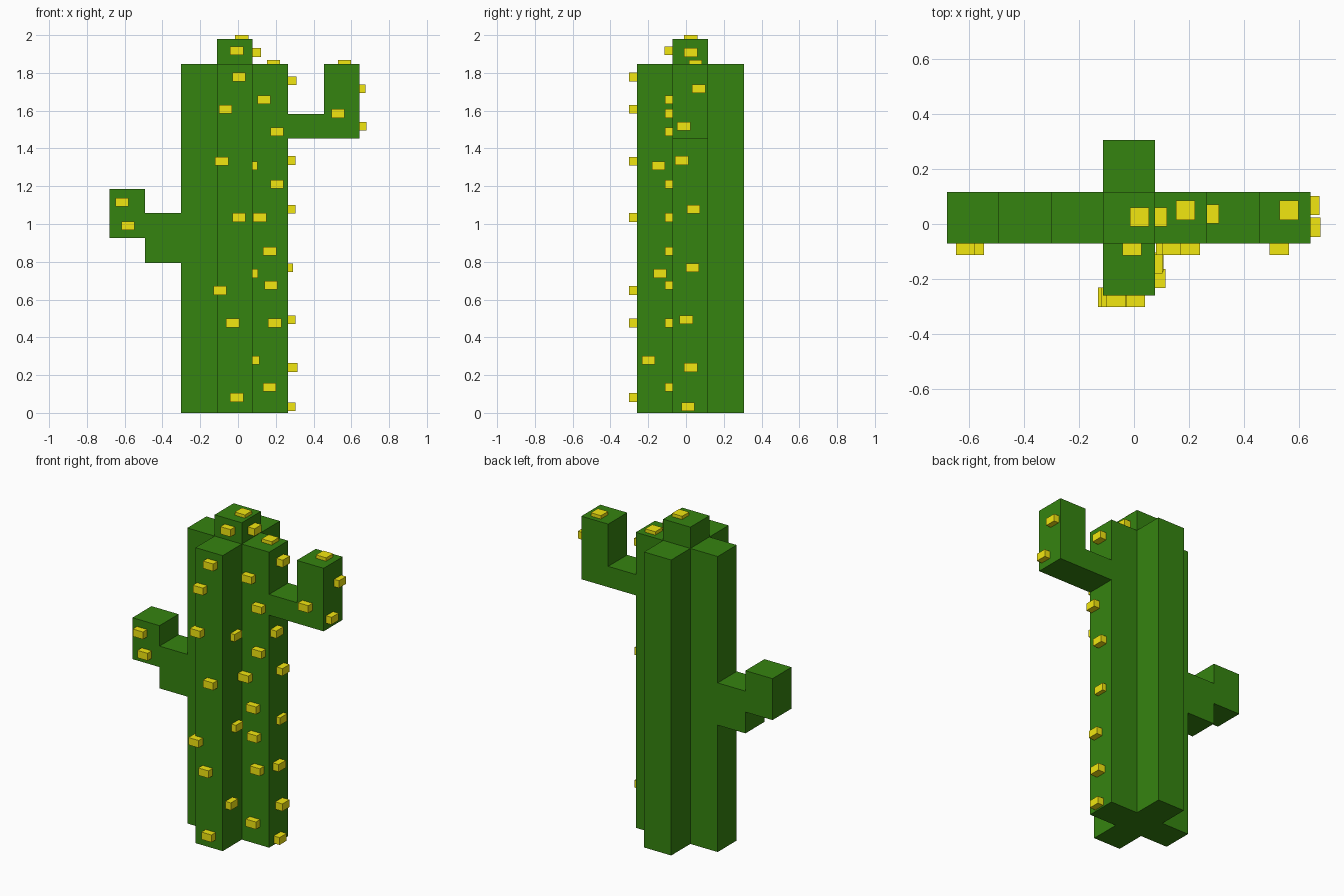
import bpy, bmesh
from mathutils import Vector, Matrix

if "Cube" in bpy.data.objects:
    bpy.data.objects.remove(bpy.data.objects["Cube"])


def material(name, color):
    m = bpy.data.materials.new(name)
    m.diffuse_color = color
    m.use_nodes = True
    m.node_tree.nodes["Principled BSDF"].inputs["Base Color"].default_value = m.diffuse_color
    return m


GREEN = material("cactus_green", (0.036, 0.23, 0.005, 1))
YELLOW = material("spine_yellow", (0.89, 0.80, 0.005, 1))


def finish(name, bm, mat):
    bmesh.ops.recalc_face_normals(bm, faces=bm.faces)
    me = bpy.data.meshes.new(name)
    bm.to_mesh(me)
    bm.free()
    me.materials.append(mat)
    bpy.context.collection.objects.link(bpy.data.objects.new(name, me))


def prism(name, points, direction):
    """Extrude a flat outline along a direction."""
    bm = bmesh.new()
    face = bm.faces.new([bm.verts.new(p) for p in points])
    ext = bmesh.ops.extrude_face_region(bm, geom=[face], use_keep_orig=True)
    moved = [g for g in ext["geom"] if isinstance(g, bmesh.types.BMVert)]
    bmesh.ops.translate(bm, verts=moved, vec=Vector(direction))
    finish(name, bm, GREEN)


# Trunk: plus-shaped cross-section
CX, CY, R, W = -0.018, 0.023, 0.283, 0.094
TOP = 1.847
quarter = [(R, -W), (R, W), (W, W)]
plus = []
for k in range(4):
    for x, y in quarter:
        for _ in range(k):
            x, y = -y, x
        plus.append((CX + x, CY + y, 0))
prism("trunk", plus, (0, 0, TOP))

# Raised centre on top of the trunk
square = [(CX + a * W, CY + b * W, TOP) for a, b in ((-1, -1), (1, -1), (1, 1), (-1, 1))]
prism("trunk_crown", square, (0, 0, 1.98 - TOP))

# Stepped side arms, outlines in the x-z plane
arms = {
    "right_arm": [(0.265, 1.453), (0.642, 1.453), (0.642, 1.847), (0.456, 1.847),
                  (0.456, 1.583), (0.265, 1.583)],
    "left_arm": [(-0.301, 0.793), (-0.493, 0.793), (-0.493, 0.926), (-0.68, 0.926),
                 (-0.68, 1.185), (-0.493, 1.185), (-0.493, 1.057), (-0.301, 1.057)],
}
for name, outline in arms.items():
    prism(name, [(x, CY - W, z) for x, z in outline], (0, 2 * W, 0))


def spines(name, centres):
    """Small blocks half sunk into the surface."""
    bm = bmesh.new()
    for x, y, z in centres:
        bmesh.ops.create_cube(bm, size=1, matrix=Matrix.Translation((x + 0.004, y, z - 0.002))
                              @ Matrix.Diagonal((0.07, 0.07, 0.046, 1)))
    finish(name, bm, YELLOW)


# Spines facing front: (x, z) on a plane of given y
front_y, side_y = CY - R - 0.007, CY - W - 0.006
spines("front_rib_spines", [(x, front_y, z) for x, z in (
    (0.001, 1.78), (-0.07, 1.61), (-0.09, 1.335), (0.001, 1.036),
    (-0.1, 0.65), (-0.032, 0.478), (-0.011, 0.083))])
spines("right_rib_front_spines", [(x, side_y, z) for x, z in (
    (0.133, 1.66), (0.202, 1.49), (0.202, 1.213), (0.111, 1.036),
    (0.164, 0.857), (0.17, 0.678), (0.191, 0.478), (0.163, 0.138))])
spines("arm_front_spines", [(x, side_y, z) for x, z in (
    (0.525, 1.587), (-0.618, 1.117), (-0.586, 0.992))])

# Spines facing right: (x, y, z)
spines("front_rib_side_spines", [
    (0.065, -0.146, 1.31), (0.068, -0.138, 0.74), (0.075, -0.198, 0.28)])
spines("right_rib_side_spines", [
    (0.27, 0.036, 1.76), (0.266, -0.022, 1.338), (0.266, 0.039, 1.08),
    (0.252, 0.035, 0.77), (0.266, 0.001, 0.495), (0.275, 0.025, 0.242),
    (0.266, 0.01, 0.035)])
spines("right_arm_side_spines", [(0.637, 0.067, 1.718), (0.64, -0.012, 1.52)])
spines("crown_spines", [(-0.011, side_y - 0.002, 1.92), (0.082, 0.025, 1.91)])

# Spines lying on the tops
spines("top_spines", [(0.016, 0.025, 1.979), (0.184, 0.05, 1.847), (0.56, 0.05, 1.847)])
